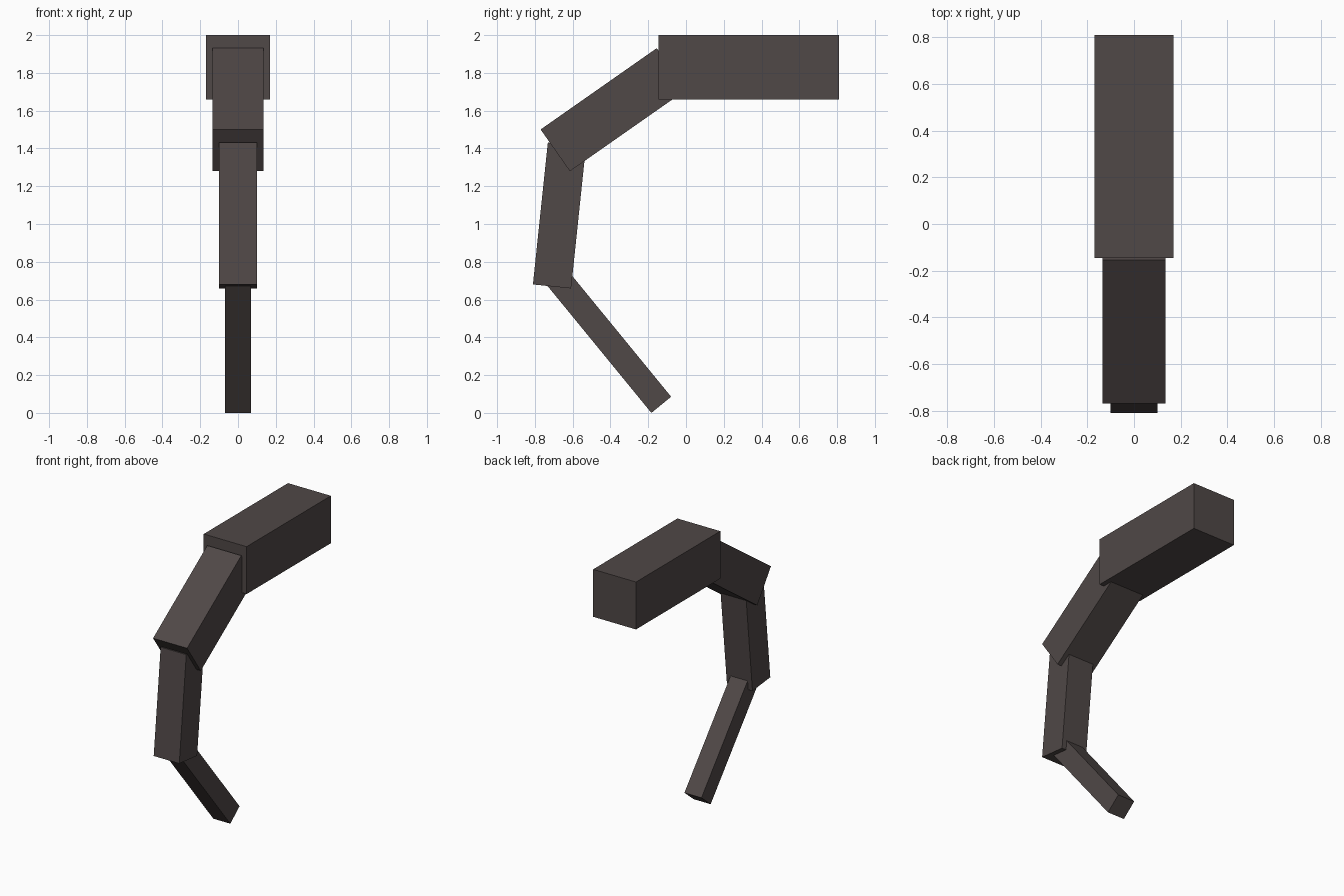
import bpy
from math import radians

cube = bpy.data.objects.get("Cube")
if cube:
    bpy.data.objects.remove(cube, do_unlink=True)

# Single dark brown-grey colour
COLOUR = (0.080, 0.065, 0.063, 1)
mat = bpy.data.materials.new("dark_brown_grey")
mat.use_nodes = True
mat.diffuse_color = COLOUR
mat.node_tree.nodes["Principled BSDF"].inputs["Base Color"].default_value = COLOUR


def segment(name, centre, thickness, length, pitch):
    """Square bar whose long axis is pitched up from +y by the given angle."""
    bpy.ops.mesh.primitive_cube_add(size=1, location=(0, *centre))
    bar = bpy.context.object
    bar.name = name
    bar.scale = (thickness, length, thickness)
    bar.rotation_euler.x = radians(pitch)
    bar.data.materials.append(mat)


# Tapering chain of four segments, from the thick base to the thin tip
segment("base_segment", (0.332, 1.83), 0.34, 0.955, 0)
segment("upper_segment", (-0.385, 1.605), 0.27, 0.75, 35)
segment("middle_segment", (-0.67, 1.045), 0.203, 0.755, 84)
segment("tip_segment", (-0.416, 0.391), 0.135, 0.90, 129.3)
